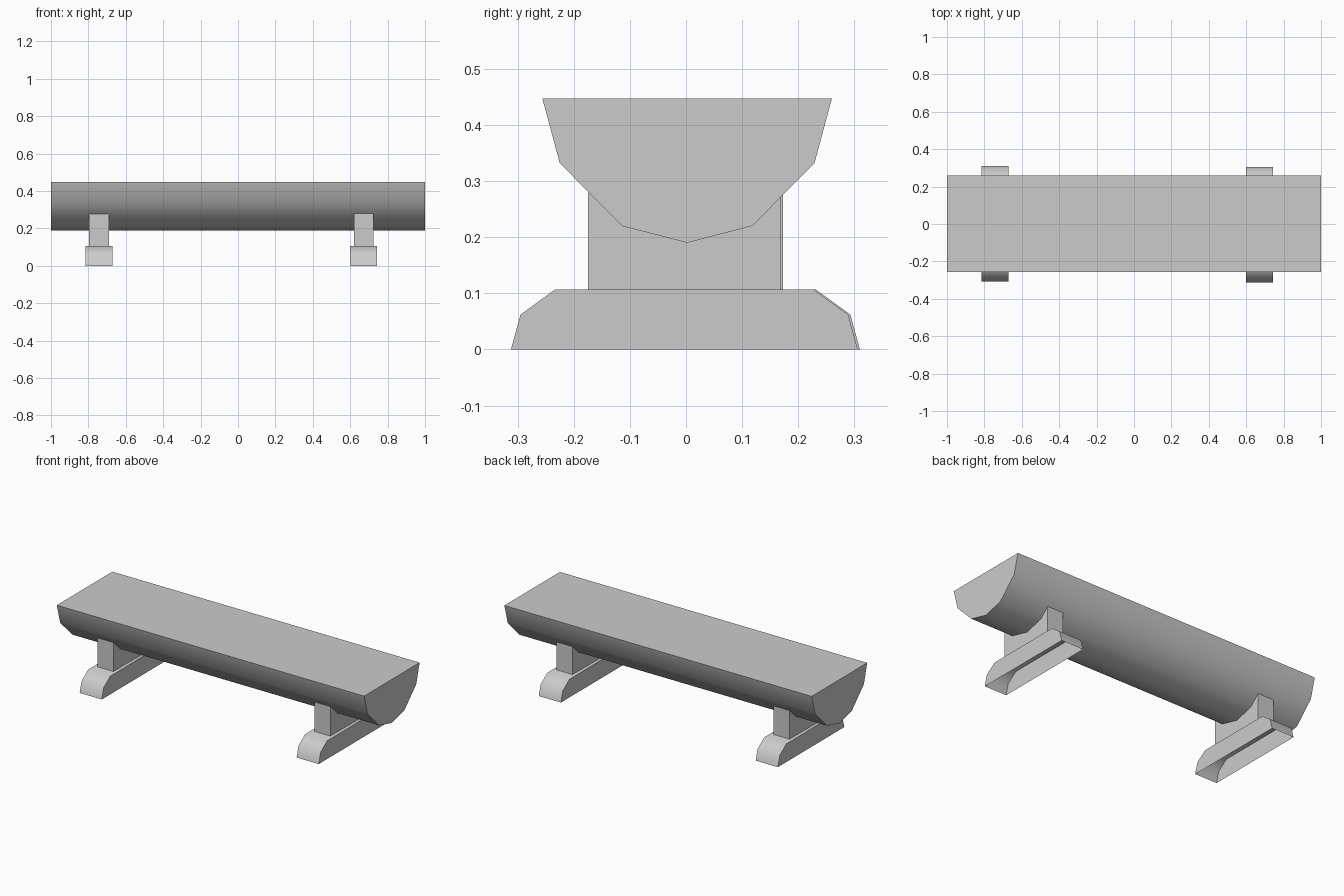
import bpy, bmesh, math

if "Cube" in bpy.data.objects:
    bpy.data.objects.remove(bpy.data.objects["Cube"], do_unlink=True)

grey = bpy.data.materials.new("plain grey")
grey.use_nodes = True
GREY = (0.6, 0.6, 0.6, 1)
grey.diffuse_color = GREY
grey.node_tree.nodes["Principled BSDF"].inputs["Base Color"].default_value = GREY


def extrude_profile(name, half, x, width, y=0.0, open_bottom=False):
    """Mirror a half outline of (y, z) points and sweep it along x."""
    outline = half + [(-py, pz) for py, pz in reversed(half) if py > 0]
    bm = bmesh.new()
    rings = [[bm.verts.new((x + s * width / 2, y + py, pz)) for py, pz in outline]
             for s in (-1, 1)]
    for ring in rings:
        bm.faces.new(ring)
    n = len(outline)
    for i in range(n):
        j = (i + 1) % n
        bm.faces.new((rings[0][i], rings[0][j], rings[1][j], rings[1][i]))
    bmesh.ops.recalc_face_normals(bm, faces=bm.faces)
    # Hollow parts have no underside
    if open_bottom:
        floor = [f for f in bm.faces if f.normal.z < -0.99]
        bmesh.ops.delete(bm, geom=floor, context='FACES_ONLY')
    mesh = bpy.data.meshes.new(name)
    bm.to_mesh(mesh)
    bm.free()
    mesh.materials.append(grey)
    obj = bpy.data.objects.new(name, mesh)
    bpy.context.collection.objects.link(obj)
    bpy.ops.object.select_all(action='DESELECT')
    obj.select_set(True)
    bpy.context.view_layer.objects.active = obj
    bpy.ops.object.shade_smooth_by_angle(angle=math.radians(40))
    return obj


# Split-log seat: flat top, faceted round underside
extrude_profile("seat", [(0.0, 0.19), (0.116, 0.22), (0.227, 0.332), (0.258, 0.447)],
                0, 2, y=0.002)

# Two supports, each a post on a hollow chamfered foot
for side, x, y in (("right", -0.743, 0.001), ("left", 0.672, -0.003)):
    extrude_profile(side + "_post", [(0.172, 0.107), (0.172, 0.28)], x, 0.105, y)
    extrude_profile(side + "_foot", [(0.309, 0.0), (0.292, 0.062), (0.23, 0.107)],
                    x, 0.144, y, open_bottom=True)
